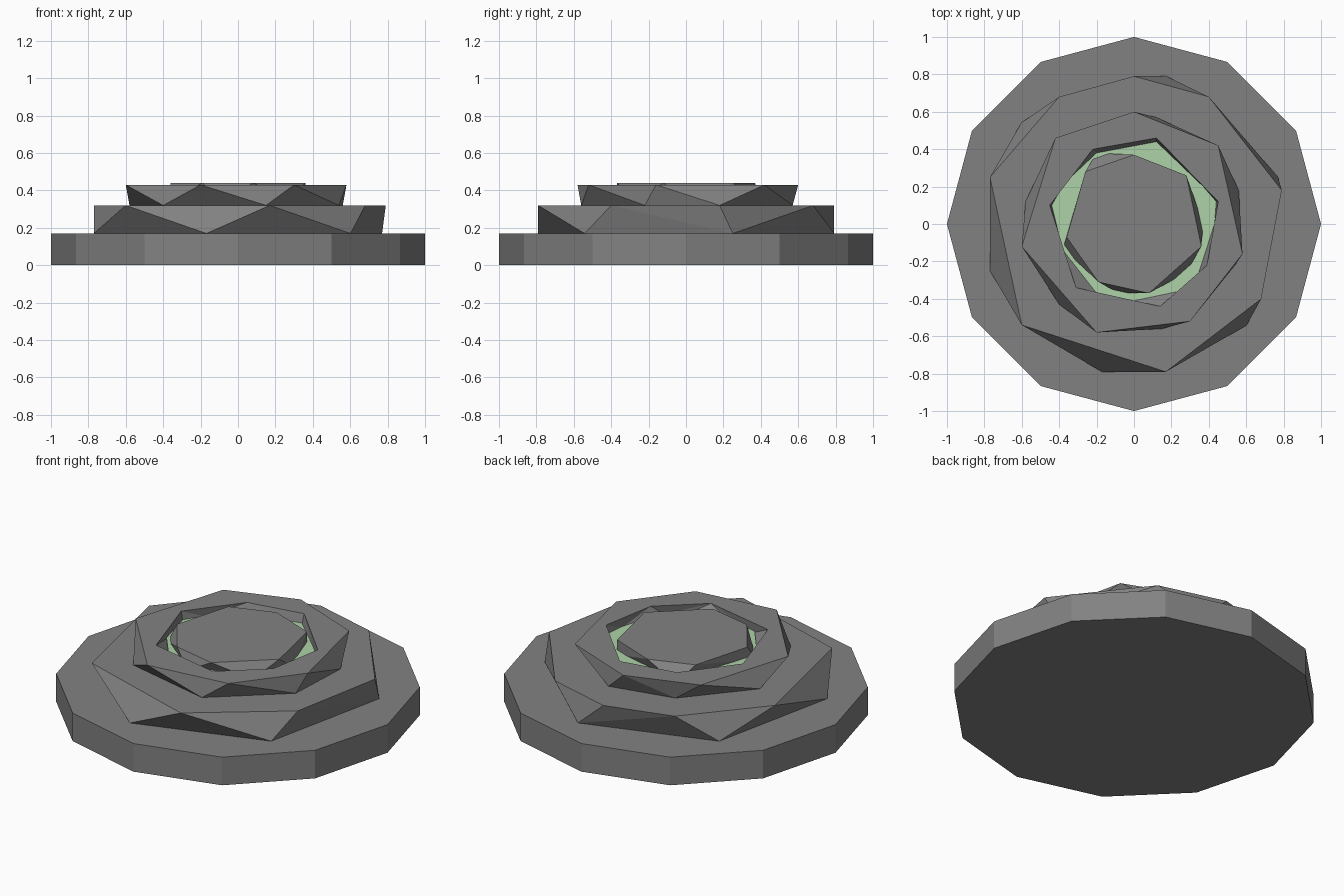
import bpy, bmesh, math

if "Cube" in bpy.data.objects:
    bpy.data.objects.remove(bpy.data.objects["Cube"])


def material(name, rgb):
    mat = bpy.data.materials.new(name)
    mat.diffuse_color = (*rgb, 1)
    mat.use_nodes = True
    mat.node_tree.nodes["Principled BSDF"].inputs["Base Color"].default_value = mat.diffuse_color
    return mat


STONE = material("dark_stone", (0.222, 0.222, 0.222))
GREEN = material("pale_green", (0.42, 0.65, 0.39))


def chiselled_slab(name, bottom, z0, top, z1, mat=STONE):
    """Rough stone: convex skin between two uneven outlines."""
    bm = bmesh.new()
    for outline, z in ((bottom, z0), (top, z1)):
        for x, y in outline:
            bm.verts.new((x, y, z))
    bmesh.ops.convex_hull(bm, input=bm.verts[:])
    loose = [v for v in bm.verts if not v.link_faces]
    bmesh.ops.delete(bm, geom=loose, context='VERTS')
    bmesh.ops.dissolve_limit(bm, angle_limit=math.radians(1),
                             verts=bm.verts[:], edges=bm.edges[:])
    bmesh.ops.recalc_face_normals(bm, faces=bm.faces[:])
    mesh = bpy.data.meshes.new(name)
    bm.to_mesh(mesh)
    bm.free()
    mesh.materials.append(mat)
    obj = bpy.data.objects.new(name, mesh)
    bpy.context.collection.objects.link(obj)
    return obj


def ring(radius, angles):
    return [(radius * math.cos(math.radians(a)), radius * math.sin(math.radians(a)))
            for a in angles]


# Twelve-sided base
base_outline = ring(1.0, range(0, 360, 30))
chiselled_slab("base", base_outline, 0.0, base_outline, 0.17)

# Middle step
chiselled_slab("middle_step",
               ring(0.81, (78, 18, -42, -102, -162, 138)), 0.17,
               [(0, .79), (.40, .68), (.79, .18), (.68, -.40), (.17, -.79),
                (-.60, -.54), (-.77, .25), (-.40, .68)], 0.32)

# Upper step, hollowed out to form a basin
upper = chiselled_slab("basin_rim",
                       [(.12, .57), (.56, .18), (.54, -.22), (.15, -.56),
                        (-.40, -.43), (-.58, .12), (-.27, .485)], 0.32,
                       [(0, .60), (.45, .42), (.58, -.16), (.30, -.52),
                        (-.20, -.58), (-.60, -.12), (-.42, .46)], 0.43)

rim = [(.12, .46), (.45, .12), (.39, -.22), (.14, -.44),
       (-.31, -.34), (-.45, .10), (-.22, .40)]
floor = [(.12, .44), (.37, .20), (.44, .12), (.43, 0), (.34, -.28), (.24, -.36),
         (0, -.41), (-.20, -.37), (-.38, -.14), (-.44, .10), (-.37, .22), (-.20, .38)]
cutter = chiselled_slab("basin_cutter", floor, 0.373, rim, 0.4301)
cutter.hide_render = True
cutter.hide_set(True)
cut = upper.modifiers.new("basin", 'BOOLEAN')
cut.operation = 'DIFFERENCE'
cut.solver = 'EXACT'
cut.object = cutter

# Green layer in the basin
chiselled_slab("basin_filling", floor, 0.34, floor, 0.38, GREEN)

# Centre stone
chiselled_slab("centre_stone",
               [(-.20, .38), (.28, .26), (.37, 0), (.28, -.26),
                (-.08, -.37), (-.38, -.13)], 0.35,
               [(0, .37), (.28, .26), (.36, -.12), (.08, -.37),
                (-.19, -.31), (-.36, -.07), (-.26, .28)], 0.44)
